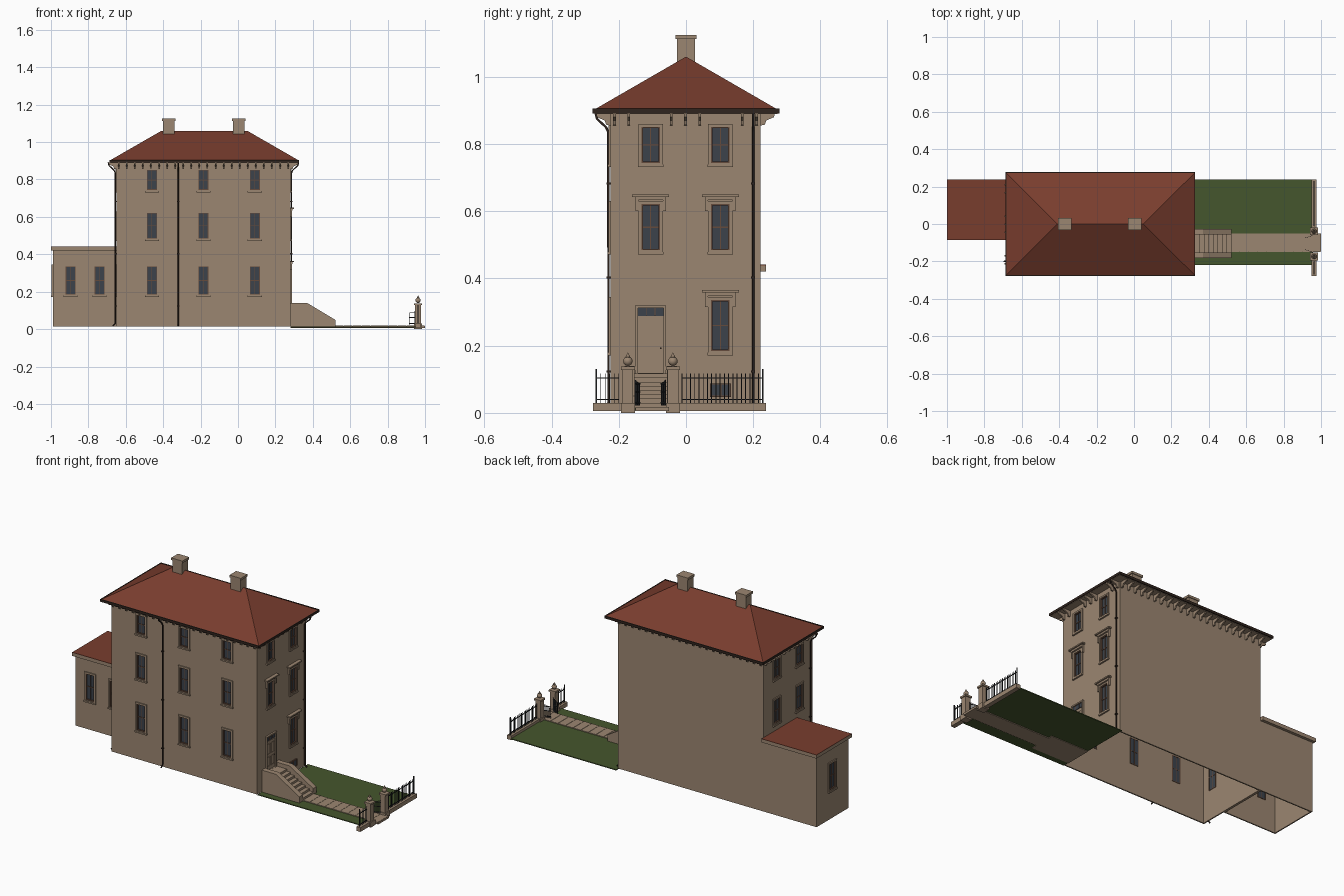
import bpy, bmesh
from mathutils import Vector, Matrix

if "Cube" in bpy.data.objects:
    bpy.data.objects.remove(bpy.data.objects["Cube"], do_unlink=True)


def material(name, rgb):
    m = bpy.data.materials.new(name)
    m.use_nodes = True
    m.diffuse_color = (*rgb, 1)
    m.node_tree.nodes["Principled BSDF"].inputs["Base Color"].default_value = (*rgb, 1)
    return m


STONE = material("brown stone", (0.33, 0.24, 0.165))
ROOF = material("red roof", (0.19, 0.047, 0.027))
GRASS = material("grass green", (0.06, 0.092, 0.026))
GLASS = material("dark glass", (0.045, 0.055, 0.07))
SASH = material("red brown sash", (0.13, 0.07, 0.045))
PIPE = material("dark brown metal", (0.03, 0.018, 0.013))
IRON = material("black iron", (0.02, 0.022, 0.024))

parts = {}  # part name -> (bmesh, material)


def part(name, mat):
    return parts.setdefault(name, (bmesh.new(), mat))[0]


def box(name, mat, x, y, z):
    bm = part(name, mat)
    c = [(a + b) / 2 for a, b in (x, y, z)]
    s = [abs(b - a) for a, b in (x, y, z)]
    bmesh.ops.create_cube(bm, size=1, matrix=Matrix.Translation(c) @ Matrix.Diagonal((*s, 1)))


def prism(name, mat, pts, sweep):
    bm = part(name, mat)
    f = bm.faces.new([bm.verts.new(p) for p in pts])
    r = bmesh.ops.extrude_face_region(bm, geom=[f], use_keep_orig=True)
    verts = [v for v in r["geom"] if isinstance(v, bmesh.types.BMVert)]
    bmesh.ops.translate(bm, verts=verts, vec=sweep)


class Wall:
    """A wall plane: u runs along it, d points out of it."""

    def __init__(self, axis, pos, sign):
        self.axis, self.pos, self.sign = axis, pos, sign

    def box(self, name, mat, u, d, z):
        n = [self.pos + self.sign * k for k in d]
        box(name, mat, *((n, u) if self.axis == "x" else (u, n)), z)

    def point(self, u, d, z):
        n = self.pos + self.sign * d
        return Vector((n, u, z) if self.axis == "x" else (u, n, z))


X0, X1, Y0, Y1 = -0.65, 0.28, -0.225, 0.222
front, back = Wall("y", Y0, -1), Wall("y", Y1, 1)
right, left = Wall("x", X1, 1), Wall("x", X0, -1)
annex_front, annex_left = Wall("y", -0.07, -1), Wall("x", -0.99, -1)


def frame(w, name, mat, u, z, half, t, d):
    for s in (-1, 1):
        w.box(name, mat, (u + s * half, u + s * (half - t)), d, z)
    for zz in ((z[0], z[0] + t), (z[1] - t, z[1])):
        w.box(name, mat, (u - half + t, u + half - t), d, zz)


def window(w, u, z0, z1, cutter, hood=False):
    w.box(cutter, STONE, (u - 0.026, u + 0.026), (-0.03, 0.02), (z0 + 0.009, z1 - 0.009))
    frame(w, "window_surrounds", STONE, u, (z0, z1), 0.036, 0.009, (-0.002, 0.006))
    frame(w, "window_sashes", SASH, u, (z0 + 0.009, z1 - 0.009), 0.027, 0.004, (-0.009, 0.003))
    w.box("window_panes", GLASS, (u - 0.024, u + 0.024), (-0.008, -0.005), (z0 + 0.012, z1 - 0.012))
    zm = (z0 + z1) / 2
    w.box("window_bars", SASH, (u - 0.024, u + 0.024), (-0.009, -0.002), (zm - 0.002, zm + 0.002))
    w.box("window_bars", SASH, (u - 0.0015, u + 0.0015), (-0.009, -0.002), (z0 + 0.012, z1 - 0.012))
    w.box("window_sills", STONE, (u - 0.038, u + 0.038), (0, 0.009), (z0 - 0.004, z0 + 0.004))
    if hood:
        w.box("window_hoods", STONE, (u - 0.045, u + 0.045), (0, 0.012), (z1 + 0.003, z1 + 0.013))
        w.box("window_hoods", STONE, (u - 0.055, u + 0.055), (0, 0.02), (z1 + 0.013, z1 + 0.02))
        for s in (-1, 1):
            w.box("window_hoods", STONE, (u + s * 0.037, u + s * 0.045), (0, 0.01), (z1 - 0.03, z1 + 0.003))


# Windows floor by floor
LOW, MID, TOP = (0.175, 0.345), (0.475, 0.63), (0.735, 0.86)
for floor in (LOW, MID, TOP):
    for u in (-0.46, -0.185, 0.09):
        window(front, u, *floor, "house_cutter")
    for u in (-0.105, 0.102):
        if floor != LOW or u > 0:
            window(right, u, *floor, "house_cutter", hood=floor != TOP)
        if floor != LOW:
            window(left, u, *floor, "house_cutter")
window(left, -0.15, *LOW, "house_cutter")
for u in (-0.895, -0.74):
    window(annex_front, u, *LOW, "annex_cutter")
window(annex_left, 0.08, *LOW, "annex_cutter")

# Basement window and front door
right.box("basement_window", GLASS, (0.075, 0.13), (0, 0.003), (0.05, 0.085))
frame(right, "basement_frame", SASH, 0.1025, (0.047, 0.088), 0.031, 0.004, (0, 0.006))
right.box("basement_frame", SASH, (0.1, 0.105), (0, 0.005), (0.05, 0.085))
DY = -0.105
right.box("door", STONE, (DY - 0.038, DY + 0.038), (0, 0.003), (0.12, 0.285))
for z in ((0.14, 0.195), (0.21, 0.27)):
    for s in (-1, 1):
        frame(right, "door_panels", STONE, DY + s * 0.018, z, 0.014, 0.003, (0.002, 0.005))
right.box("door_transom", GLASS, (DY - 0.038, DY + 0.038), (0, 0.003), (0.288, 0.312))
for u in (DY - 0.013, DY + 0.013):
    right.box("transom_bars", SASH, (u - 0.001, u + 0.001), (0, 0.005), (0.288, 0.312))
frame(right, "door_surround", STONE, DY, (0.11, 0.32), 0.046, 0.008, (0, 0.01))
right.box("door_knob", PIPE, (DY + 0.028, DY + 0.032), (0, 0.008), (0.19, 0.195))

# Hipped roof, soffit and gutter
EX0, EX1, EY, EZ = -0.683, 0.323, 0.272, 0.903
bm = part("main_roof", ROOF)
a, b, c, d, r0, r1 = [bm.verts.new(p) for p in (
    (EX0, -EY, EZ), (EX1, -EY, EZ), (EX1, EY, EZ), (EX0, EY, EZ), (-0.41, 0, 1.06), (0.05, 0, 1.06))]
for f in ((a, b, r1, r0), (b, c, r1), (c, d, r0, r1), (d, a, r0), (d, c, b, a)):
    bm.faces.new(f)
box("soffit", STONE, (EX0, EX1), (-EY, EY), (0.889, 0.901))
for s in (-1, 1):
    box("gutters", PIPE, (EX0 - 0.004, EX1 + 0.004), (s * EY, s * (EY + 0.006)), (0.891, 0.905))
for x in (EX0 - 0.004, EX1):
    box("gutters", PIPE, (x, x + 0.004), (-EY, EY), (0.891, 0.905))

# Eave brackets on all four sides
PROFILE = ((0, 0.89), (0.042, 0.89), (0.04, 0.88), (0.017, 0.87), (0.012, 0.857), (0, 0.855))
for w, lo, hi, count in ((front, X0, X1, 22), (back, X0, X1, 22), (right, Y0, Y1, 11), (left, Y0, Y1, 11)):
    for i in range(count):
        u = lo + 0.012 + (hi - lo - 0.024) * i / (count - 1)
        if w in (right, left) and min(abs(u + 0.105), abs(u - 0.102)) < 0.03:
            continue
        pts = [w.point(u - 0.004, dd, z) for dd, z in PROFILE]
        prism("eave_brackets", STONE, pts, w.point(u + 0.004, 0, 0) - w.point(u - 0.004, 0, 0))

# Chimneys
for x in (-0.37, 0.003):
    box("chimneys", STONE, (x - 0.031, x + 0.031), (-0.027, 0.027), (1.03, 1.112))
    box("chimneys", STONE, (x - 0.036, x + 0.036), (-0.031, 0.031), (1.112, 1.125))

# Annex roof
box("annex_cornice", STONE, (-1, X0), (-0.085, 0.238), (0.42, 0.439))
box("annex_roof", ROOF, (-1, X0), (-0.085, 0.238), (0.439, 0.441))

# Stoop: side walls and steps
CHEEK = ((X1, 0.006), (X1, 0.14), (0.37, 0.14), (0.52, 0.05), (0.52, 0.006))
for y in (-0.183, -0.057):
    prism("stoop_sides", STONE, [(x, y, z) for x, z in CHEEK], (0, 0.03, 0))
STEPS = 8
for i in range(STEPS):
    box("steps", STONE, (X1, 0.52 - i * 0.024), (-0.153, -0.057), (0.006, 0.03 + i * 0.0125))

# Lawn and paved path
box("lawn", GRASS, (X1, 0.955), (-0.22, 0.238), (0.009, 0.014))
for i in range(10):
    box("path", STONE, (0.515 + i * 0.0485, 0.5615 + i * 0.0485), (-0.15, -0.05), (0.006, 0.018))
box("path", STONE, (0.515, 1.0), (-0.148, -0.052), (0.005, 0.0165))

# Gate posts with ball finials
FX = 0.963
for y in (-0.173, -0.039):
    for h, z in ((0.021, (0, 0.03)), (0.016, (0.03, 0.128)), (0.021, (0.128, 0.138))):
        box("gate_posts", STONE, (FX - h, FX + h), (y - h, y + h), z)
    bm = part("post_finials", STONE)
    bmesh.ops.create_uvsphere(bm, u_segments=12, v_segments=8, radius=0.014,
                              matrix=Matrix.Translation((FX, y, 0.154)))
    bmesh.ops.create_cone(bm, cap_ends=True, segments=10, radius1=0.008, radius2=0.001, depth=0.014,
                          matrix=Matrix.Translation((FX, y, 0.172)))

# Railings on a stone plinth
for y0, y1 in ((-0.277, -0.19), (-0.022, 0.238)):
    box("fence_plinth", STONE, (FX - 0.013, FX + 0.013), (y0, y1), (0.005, 0.029))
    lo, hi = y0 + 0.01, y1 - 0.01
    for z in (0.04, 0.104):
        box("railings", IRON, (FX - 0.002, FX + 0.002), (lo, hi), (z - 0.002, z + 0.002))
    n = round((hi - lo) / 0.0125)
    for i in range(n + 1):
        y = lo + (hi - lo) * i / n
        end = i == (0 if y0 < -0.1 else n)
        t, top = (0.0025, 0.13) if end else (0.0013, 0.117)
        box("railings", IRON, (FX - t, FX + t), (y - t, y + t), (0.029, top))

# Open gate leaves
for y, s in ((-0.152, 1), (-0.06, -1)):
    for i in range(8):
        x, yy = FX - 0.008 - i * 0.0055, y + s * i * 0.002
        box("gate_leaves", IRON, (x - 0.001, x + 0.001), (yy - 0.001, yy + 0.001), (0.022, 0.1 - i * 0.002))
    for z in (0.028, 0.06, 0.085):
        prism("gate_leaves", IRON, [(FX - 0.008, y, z), (FX - 0.047, y + s * 0.014, z),
                                    (FX - 0.047, y + s * 0.014, z + 0.004), (FX - 0.008, y, z + 0.004)],
              (0, s * 0.002, 0))


# Downpipes
def downpipe(name, w, u):
    cu = bpy.data.curves.new(name, "CURVE")
    cu.dimensions, cu.bevel_depth, cu.bevel_resolution = "3D", 0.004, 1
    cu.use_fill_caps = True
    sp = cu.splines.new("POLY")
    path = [(0.02, 0.016), (0.006, 0.03), (0.006, 0.835), (0.013, 0.85), (0.04, 0.875), (0.044, 0.892)]
    sp.points.add(len(path) - 1)
    for p, (dd, z) in zip(sp.points, path):
        p.co = (*w.point(u, dd, z), 1)
    cu.materials.append(PIPE)
    bpy.context.collection.objects.link(bpy.data.objects.new(name, cu))
    for z in (0.12, 0.4, 0.68):
        w.box("pipe_clips", PIPE, (u - 0.006, u + 0.006), (0, 0.011), (z, z + 0.006))


for name, w, u in (("front_downpipe", front, -0.32), ("left_downpipe", left, -0.2), ("right_downpipe", right, 0.2)):
    downpipe(name, w, u)

# House shells, open underneath
box("house_walls", STONE, (X0, X1), (Y0, Y1), (0.015, 0.893))
box("annex_walls", STONE, (-0.99, X0), (-0.07, Y1), (0.015, 0.425))
for name in ("house_walls", "annex_walls"):
    bm = parts[name][0]
    low = min(bm.faces, key=lambda f: f.calc_center_median().z)
    bmesh.ops.delete(bm, geom=[low], context="FACES_ONLY")

# Turn every part into an object
objs = {}
for name, (bm, mat) in parts.items():
    bmesh.ops.recalc_face_normals(bm, faces=bm.faces[:])
    for f in bm.faces:
        f.smooth = name == "post_finials"
    me = bpy.data.meshes.new(name)
    bm.to_mesh(me)
    bm.free()
    me.materials.append(mat)
    objs[name] = bpy.data.objects.new(name, me)
    bpy.context.collection.objects.link(objs[name])

# Thicken the shells and cut the window openings
for kind in ("house", "annex"):
    walls, cutter = objs[kind + "_walls"], objs[kind + "_cutter"]
    solid = walls.modifiers.new("thickness", "SOLIDIFY")
    solid.thickness, solid.offset = 0.01, -1
    cut = walls.modifiers.new("openings", "BOOLEAN")
    cut.operation, cut.solver, cut.object = "DIFFERENCE", "EXACT", cutter
    cutter.hide_render = True
    bpy.context.view_layer.update()
    ev = walls.evaluated_get(bpy.context.evaluated_depsgraph_get())
    mesh = bpy.data.meshes.new_from_object(ev)
    walls.modifiers.clear()
    walls.data = mesh
    bpy.data.objects.remove(cutter, do_unlink=True)
